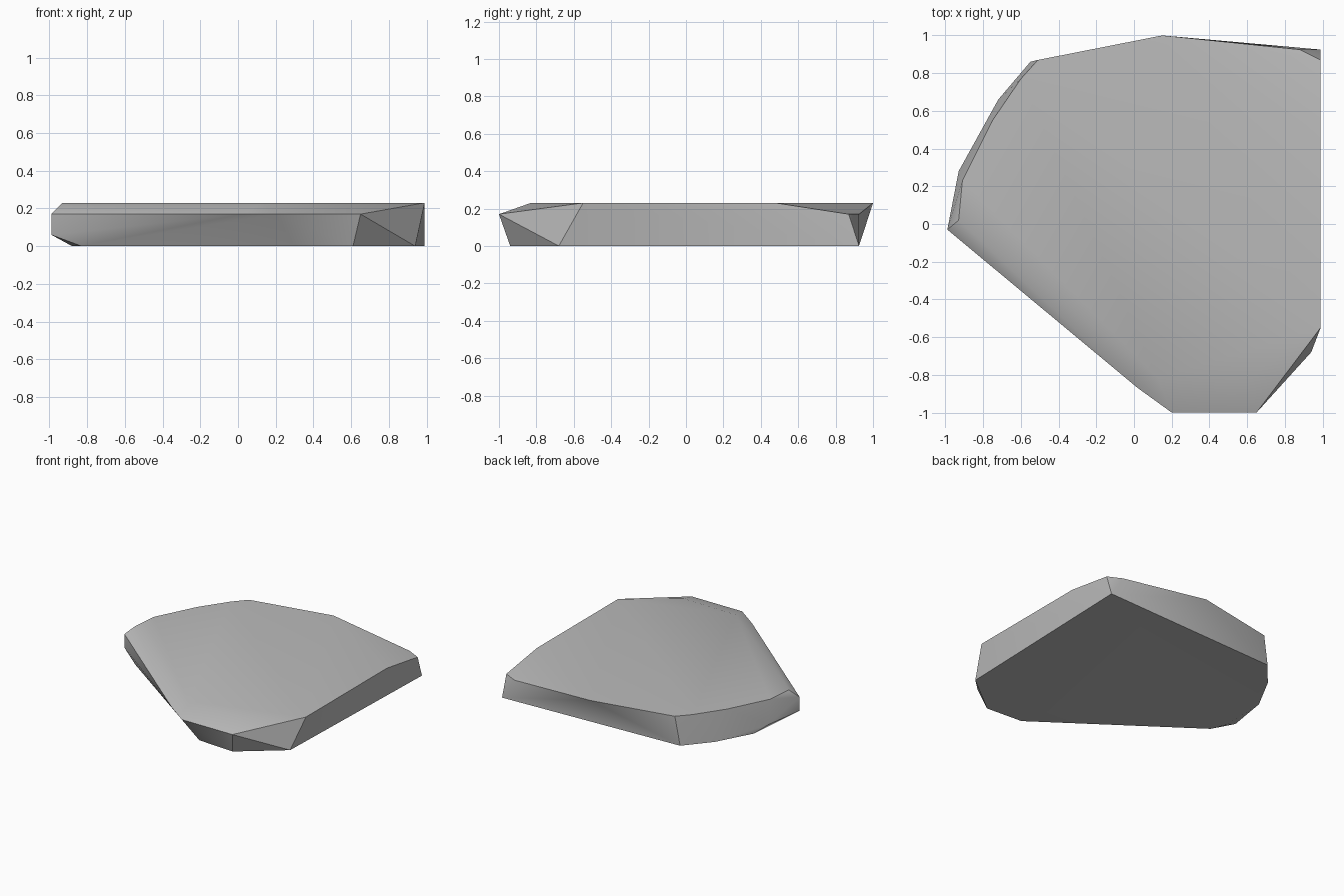
import bpy, bmesh, math

cube = bpy.data.objects.get("Cube")
if cube:
    bpy.data.objects.remove(cube, do_unlink=True)

# Grey stone colour
stone = bpy.data.materials.new("grey stone")
stone.use_nodes = True
colour = (0.5, 0.5, 0.5, 1)
stone.diffuse_color = colour
stone.node_tree.nodes["Principled BSDF"].inputs["Base Color"].default_value = colour

# Base outline, resting on the ground
base = [(-.55, .86), (-.72, .66), (-.87, .38), (-.88, 0), (-.83, -.12),
        (.3, -.92), (.61, -.94), (.94, -.68), (.99, .925)]
# Chipped rim between the base and the worn top
rim = [(-.99, -.03, .06), (-.99, -.03, .17), (-.93, .28, .05),
       (.02, -.87, .17), (.2, -1, .17), (.65, -1, .17),
       (.99, .87, .17), (.88, .925, .17)]
# Flat upper outline
top = [(-.93, .02), (-.91, .23), (-.75, .55), (-.6, .77), (-.51, .87),
       (.15, 1), (.99, .48), (.99, -.55), (.6, -.83), (.13, -.82)]

points = [(x, y, 0) for x, y in base] + rim + [(x, y, .23) for x, y in top]

# Slab: convex solid stretched over the outlines
bm = bmesh.new()
for p in points:
    bm.verts.new(p)
hull = bmesh.ops.convex_hull(bm, input=bm.verts)
loose = [v for v in set(hull["geom_interior"] + hull["geom_unused"])
         if isinstance(v, bmesh.types.BMVert) and v.is_valid and not v.link_faces]
bmesh.ops.delete(bm, geom=loose, context='VERTS')
bmesh.ops.dissolve_limit(bm, angle_limit=math.radians(1), verts=bm.verts, edges=bm.edges)
bmesh.ops.recalc_face_normals(bm, faces=bm.faces)

mesh = bpy.data.meshes.new("stone_slab")
bm.to_mesh(mesh)
bm.free()
mesh.materials.append(stone)
slab = bpy.data.objects.new("stone_slab", mesh)
bpy.context.collection.objects.link(slab)

# Soft worn faces with crisp breaks
bpy.ops.object.select_all(action='DESELECT')
slab.select_set(True)
bpy.context.view_layer.objects.active = slab
bpy.ops.object.shade_smooth_by_angle(angle=math.radians(35))
